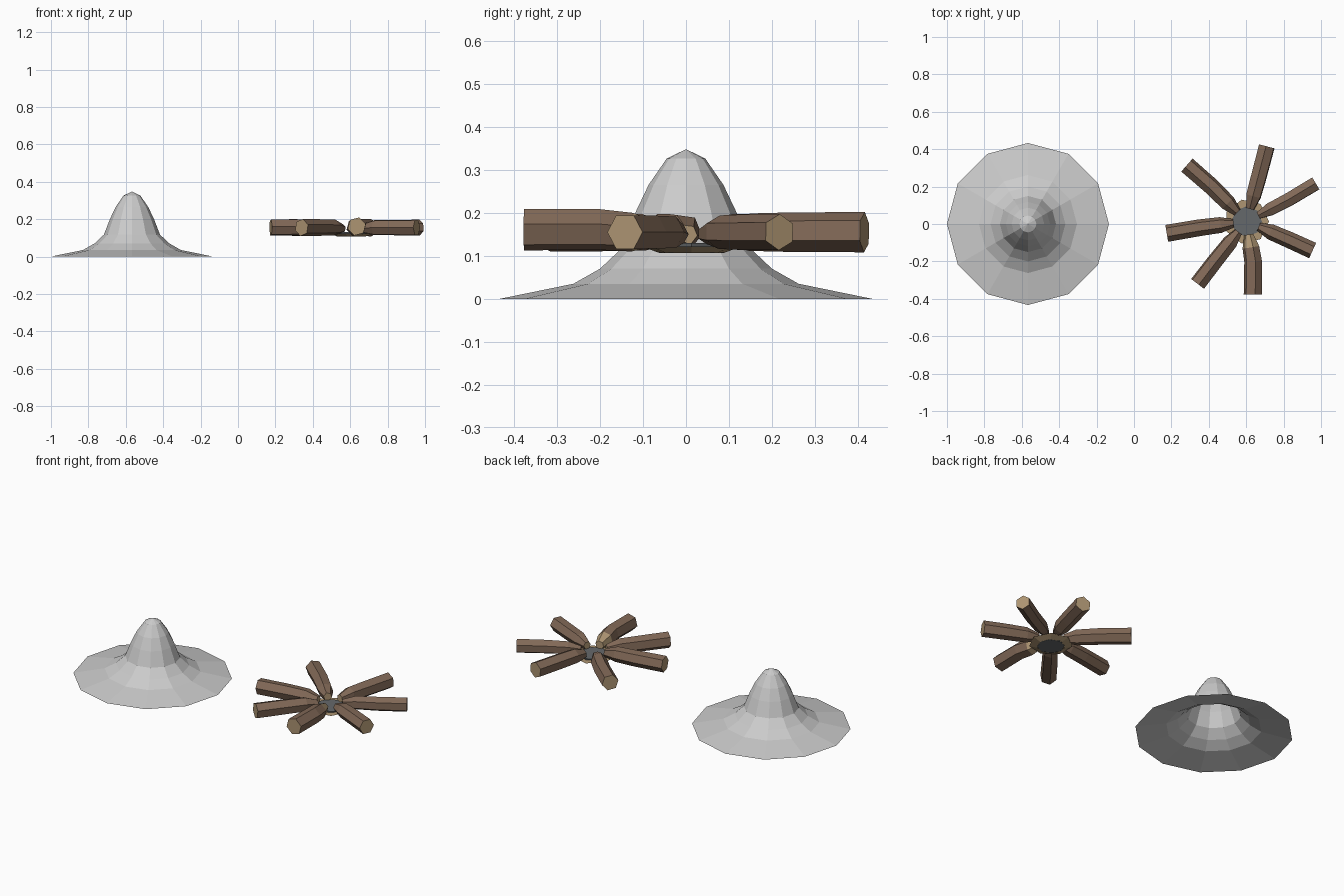
import bpy, bmesh, math
from mathutils import Vector

if "Cube" in bpy.data.objects:
    bpy.data.objects.remove(bpy.data.objects["Cube"])


def material(name, rgb):
    m = bpy.data.materials.new(name)
    m.diffuse_color = (*rgb, 1)
    m.use_nodes = True
    m.node_tree.nodes["Principled BSDF"].inputs["Base Color"].default_value = m.diffuse_color
    return m


BARK = material("bark", (0.22, 0.14, 0.095))
WOOD = material("cut_wood", (0.42, 0.3, 0.17))
CHAR = material("charcoal", (0.13, 0.14, 0.145))


def finish(name, bm, mats=()):
    mesh = bpy.data.meshes.new(name)
    bmesh.ops.recalc_face_normals(bm, faces=bm.faces)
    bm.to_mesh(mesh)
    bm.free()
    for m in mats:
        mesh.materials.append(m)
    ob = bpy.data.objects.new(name, mesh)
    bpy.context.collection.objects.link(ob)
    return ob


def bridge(bm, a, b, mat=0):
    n = len(a)
    for i in range(n):
        bm.faces.new((a[i], a[(i + 1) % n], b[(i + 1) % n], b[i])).material_index = mat


def lathe(bm, centre, profile, sides):
    """Rings of verts around z, one for each (radius, z)."""
    return [[bm.verts.new((centre[0] + r * math.cos(2 * math.pi * i / sides),
                           centre[1] + r * math.sin(2 * math.pi * i / sides), z))
             for i in range(sides)] for r, z in profile]


# Ash mound: open-bottomed 12-sided bell
bm = bmesh.new()
rings = lathe(bm, (-0.567, 0), [(0.433, 0), (0.262, 0.035), (0.2, 0.07), (0.15, 0.117),
                                (0.118, 0.2), (0.087, 0.265), (0.045, 0.326)], 12)
for a, b in zip(rings, rings[1:]):
    bridge(bm, a, b)
tip = bm.verts.new((-0.567, 0, 0.348))
for i in range(12):
    bm.faces.new((rings[-1][i], rings[-1][(i + 1) % 12], tip))
finish("ash_mound", bm)

HUB = Vector((0.602, 0.013, 0.155))


# Bent six-sided log, from its outer end to a narrowed inner end
def log(name, outer, bend, radius, roll, lift=0.0, tip_mat=0):
    outer, bend = Vector((*outer, 0.155 + lift)), Vector((*bend, 0.155 + lift))
    inward = (bend - HUB)
    inward.z = 0
    inward.normalize()
    path = [outer, bend, HUB + inward * 0.14, HUB + inward * 0.07 - Vector((0, 0, 0.005))]
    scale = [1, 0.98, 0.93, 0.5]
    bm = bmesh.new()
    rings = []
    for k, p in enumerate(path):
        d = path[min(k + 1, 3)] - path[max(k - 1, 0)]
        d.z = 0
        side = d.normalized().cross(Vector((0, 0, 1)))
        ring = []
        for i in range(6):
            a = math.radians(roll + 60 * i)
            ring.append(bm.verts.new(p + radius * scale[k] *
                                     (side * math.cos(a) + Vector((0, 0, math.sin(a))))))
        rings.append(ring)
    for k in range(3):
        bridge(bm, rings[k], rings[k + 1], tip_mat if k == 2 else 0)
    for ring in (rings[0], rings[-1]):
        bm.faces.new(ring).material_index = 1
    finish(name, bm, (BARK, WOOD))


log("log_1", (0.71, 0.415), (0.664, 0.24), 0.047, 25)
log("log_2", (0.972, 0.217), (0.83, 0.132), 0.042, 28)
log("log_3", (0.955, -0.142), (0.83, -0.085), 0.045, 0)
log("log_4", (0.635, -0.377), (0.637, -0.2), 0.05, 15, 0.006, 1)
log("log_5", (0.34, -0.32), (0.432, -0.2), 0.046, 20)
log("log_6", (0.175, -0.05), (0.35, -0.02), 0.046, 8)
log("log_7", (0.283, 0.315), (0.415, 0.2), 0.047, 12)

# Wooden chip under the inner log ends
bm = bmesh.new()
lo, hi = lathe(bm, HUB, [(0.075, 0.106), (0.12, 0.122)], 7)
bridge(bm, lo, hi)
bm.faces.new(hi)
finish("wood_base", bm, (WOOD,))

# Charcoal core between the log ends
bm = bmesh.new()
lo, hi = lathe(bm, HUB, [(0.075, 0.106), (0.082, 0.13)], 8)
bridge(bm, lo, hi)
bm.faces.new(lo)
bm.faces.new(hi)
finish("charcoal_core", bm, (CHAR,))
